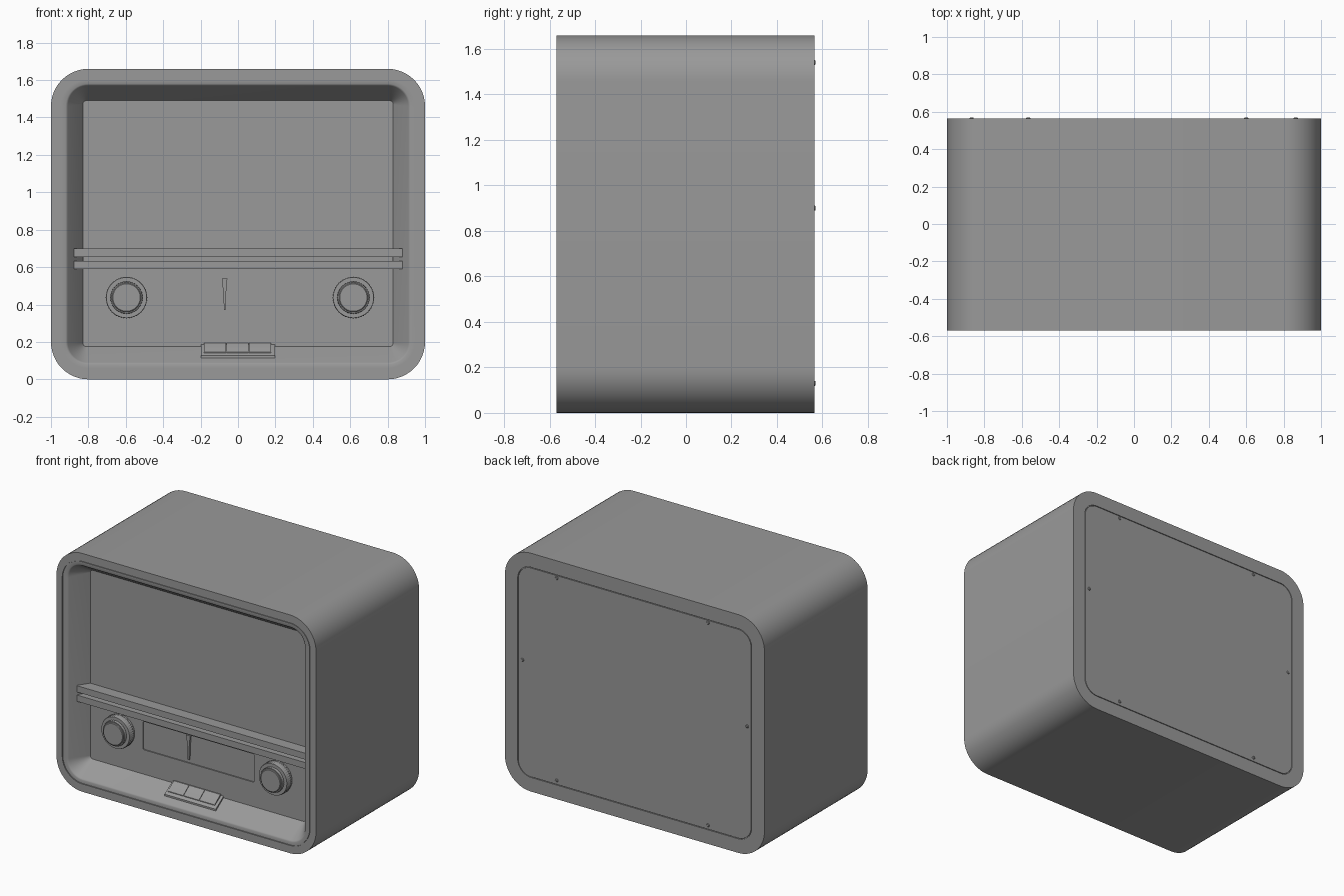
import bpy, bmesh, math
from mathutils import Vector

if "Cube" in bpy.data.objects:
    bpy.data.objects.remove(bpy.data.objects["Cube"])

# Dark grey finish shared by all parts
grey = bpy.data.materials.new("dark_grey")
grey.diffuse_color = (.32, .32, .32, 1)
grey.use_nodes = True
grey.node_tree.nodes["Principled BSDF"].inputs["Base Color"].default_value = grey.diffuse_color


def loft(name, rings):
    """Skin a series of equal-length point rings and cap both ends."""
    bm = bmesh.new()
    vs = [[bm.verts.new(p) for p in r] for r in rings]
    n = len(vs[0])
    for a, b in zip(vs, vs[1:]):
        for i in range(n):
            j = (i + 1) % n
            bm.faces.new((a[i], a[j], b[j], b[i]))
    bm.faces.new(vs[0])
    bm.faces.new(vs[-1])
    bmesh.ops.recalc_face_normals(bm, faces=bm.faces)
    me = bpy.data.meshes.new(name)
    bm.to_mesh(me)
    bm.free()
    me.materials.append(grey)
    ob = bpy.data.objects.new(name, me)
    bpy.context.collection.objects.link(ob)
    bpy.ops.object.select_all(action='DESELECT')
    ob.select_set(True)
    bpy.context.view_layer.objects.active = ob
    bpy.ops.object.shade_smooth_by_angle(angle=math.radians(30))
    return ob


def rrect(hx, hz, r, y, cx=0, cz=0.83, seg=12):
    """Rounded rectangle facing the front."""
    pts = []
    for k, (sx, sz) in enumerate(((1, 1), (-1, 1), (-1, -1), (1, -1))):
        for i in range(seg + 1):
            a = math.pi / 2 * (k + i / seg)
            pts.append(Vector((cx + sx * (hx - r) + r * math.cos(a), y,
                               cz + sz * (hz - r) + r * math.sin(a))))
    return pts


def circle(cx, cz, r, y, n=72, knurl=0):
    return [Vector((cx + (r - knurl * (i % 2)) * math.cos(2 * math.pi * i / n), y,
                    cz + (r - knurl * (i % 2)) * math.sin(2 * math.pi * i / n)))
            for i in range(n)]


def prism_x(name, profile, x0, x1):
    """Extrude a (y, z) profile along x."""
    return loft(name, [[Vector((x, y, z)) for y, z in profile] for x in (x0, x1)])


# Cabinet: back panel and seam, shell, front rim and groove, sloped recess, dial window
loft("cabinet", [
    rrect(.897, .727, .099, .565),
    rrect(.897, .727, .099, .557),
    rrect(.902, .732, .104, .557),
    rrect(.902, .732, .104, .565),
    rrect(1.0, .83, .20, .565),
    rrect(1.0, .83, .20, -.57),
    rrect(.956, .776, .156, -.57),
    rrect(.956, .776, .156, -.563),
    rrect(.951, .771, .151, -.563),
    rrect(.951, .771, .151, -.569),
    rrect(.922, .75, .122, -.569),
    rrect(.915, .744, .115, -.566),
    rrect(.91, .74, .11, -.561),
    rrect(.83, .6575, .02, -.44, cz=.8325),
    rrect(.428, .098, .008, -.44, .004, .443),
    rrect(.428, .098, .008, -.432, .004, .443)])

# Two trim bars across the front
for name, z in (("lower_bar", .612), ("upper_bar", .677)):
    prism_x(name, [(-.43, z - .022), (-.52, z - .022),
                   (-.52, z + .022), (-.43, z + .022)], -.878, .88)
prism_x("bar_backing", [(-.43, .63), (-.455, .63), (-.455, .66), (-.43, .66)], -.83, .83)

# Knobs: wide knurled grip with a stepped cap
for side, x in (("left", -.596), ("right", .617)):
    z = .437
    loft(side + "_knob_grip", [circle(x, z, r, y, 96, k) for r, y, k in
                               ((.108, -.43, 0), (.108, -.45, 0), (.112, -.452, .003),
                                (.112, -.492, .003), (.108, -.498, 0))])
    loft(side + "_knob_cap", [circle(x, z, r, y, 72, k) for r, y, k in
                              ((.087, -.48, .003), (.087, -.512, .003), (.084, -.516, 0),
                               (.078, -.516, 0), (.077, -.522, 0), (.073, -.525, 0))])

# Tuning needle in the dial window
needle = [(-.087, .540), (-.057, .540), (-.064, .46), (-.066, .37), (-.075, .37), (-.078, .46)]
loft("dial_needle", [[Vector((x, y, z)) for x, z in needle] for y in (-.427, -.446)])

# Piano keys on a base plate sitting on the lower slope
prism_x("key_plate", [(-.525, .11), (-.525, .127), (-.515, .137), (-.44, .186),
                      (-.43, .186), (-.43, .11)], -.197, .197)
for i in range(3):
    x = -.183 + i * .121
    prism_x(f"key_{i + 1}", [(-.508, .135), (-.508, .146), (-.503, .153), (-.447, .195),
                             (-.43, .195), (-.43, .135)], x, x + .118)

# Screws around the back panel
for i, (x, z) in enumerate([(-.565, .13), (.6, .13), (-.565, 1.54), (.6, 1.54),
                            (-.868, .9), (.865, .9)]):
    loft(f"back_screw_{i + 1}", [circle(x, z, r, y, 20) for r, y in
                                 ((.012, .555), (.011, .567), (.007, .57))])
